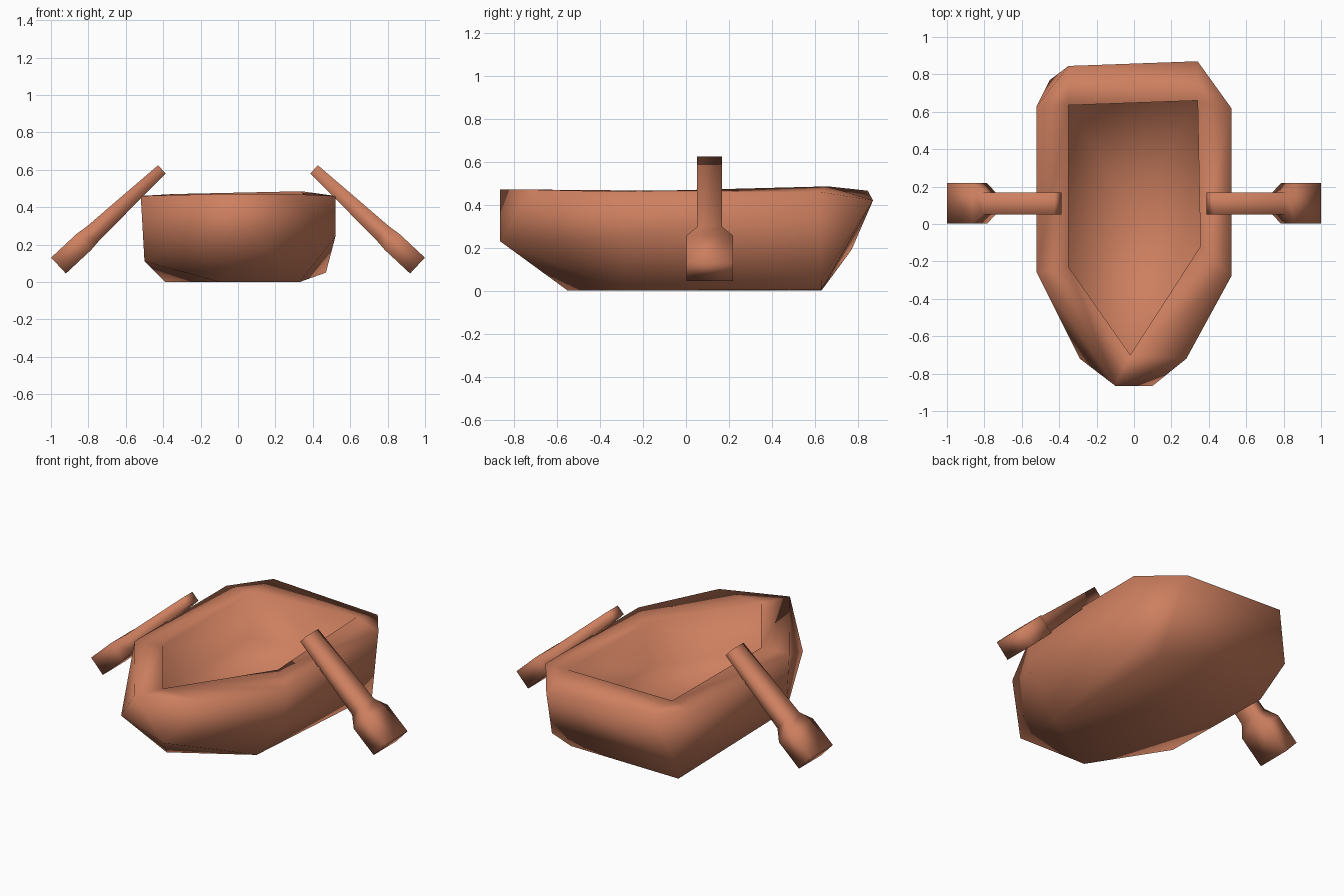
import bpy
import bmesh
from mathutils import Vector

cube = bpy.data.objects.get("Cube")
if cube:
    bpy.data.objects.remove(cube, do_unlink=True)

clay = bpy.data.materials.new("terracotta")
clay.use_nodes = True
colour = (0.61, 0.212, 0.115, 1.0)
clay.diffuse_color = colour
clay.node_tree.nodes["Principled BSDF"].inputs["Base Color"].default_value = colour


def finish(name, bm):
    """Clean the mesh, shade it smooth and add it to the scene."""
    bmesh.ops.remove_doubles(bm, verts=bm.verts, dist=0.0005)
    bmesh.ops.recalc_face_normals(bm, faces=bm.faces)
    mesh = bpy.data.meshes.new(name)
    bm.to_mesh(mesh)
    bm.free()
    mesh.materials.append(clay)
    mesh.shade_smooth()
    bpy.context.collection.objects.link(bpy.data.objects.new(name, mesh))


def skin(bm, loops):
    """Join neighbouring loops of vertices with quads."""
    for a, b in zip(loops, loops[1:]):
        for i in range(len(a)):
            j = (i + 1) % len(a)
            bm.faces.new((a[i], a[j], b[j], b[i]))


# Hull: each gunwale point is paired with a corner of the cockpit opening
opening = [(-0.35, 0.635, 0.47), (0.34, 0.66, 0.485), (0.355, -0.12, 0.465),
           (-0.02, -0.70, 0.47), (-0.35, -0.23, 0.465)]
gunwale = [(-0.52, 0.63, 0.46, 0), (-0.35, 0.845, 0.465, 0), (0.34, 0.87, 0.42, 1),
           (0.52, 0.62, 0.46, 1), (0.52, -0.28, 0.46, 2), (0.28, -0.72, 0.47, 3),
           (-0.10, -0.865, 0.47, 3), (-0.52, -0.26, 0.46, 4)]
chine = [(-0.45, 0.77, 0.19), (0.47, 0.63, 0.05), (0.52, -0.28, 0.24),
         (0.10, -0.865, 0.23), (-0.29, -0.72, 0.24), (-0.50, -0.26, 0.11)]
keel = [(-0.39, 0.63, 0), (0.34, 0.63, 0.005), (0.33, -0.29, 0), (-0.10, -0.55, 0)]

# Outer shell wrapped around its corners, then opened at the top
bm = bmesh.new()
edge = [bm.verts.new(p[:3]) for p in gunwale]
for p in chine + keel:
    bm.verts.new(p)
bmesh.ops.convex_hull(bm, input=list(bm.verts))
lid = [f for f in bm.faces if all(v in edge for v in f.verts)]
bmesh.ops.delete(bm, geom=lid, context="FACES")

# Rim, cockpit walls and floor
rim = [bm.verts.new(opening[p[3]]) for p in gunwale]
floor = [bm.verts.new((v.co.x, v.co.y, 0.19)) for v in rim]
skin(bm, [edge, rim, floor])
hub = bm.verts.new((0, 0.05, 0.18))
for i, v in enumerate(floor):
    bm.faces.new((v, floor[(i + 1) % len(floor)], hub))
finish("boat_hull", bm)

# Oars: distance along the shaft, half width, half thickness
sections = [(0, 0.058, 0.03), (0.5, 0.058, 0.05),
            (0.57, 0.108, 0.058), (0.755, 0.108, 0.058)]
for name, side in (("left_oar", 1), ("right_oar", -1)):
    start = Vector((side * 0.407, 0.11, 0.602))
    along = Vector((side * 0.732, 0, -0.681))
    across = Vector((0, 1, 0))
    normal = along.cross(across)
    bm = bmesh.new()
    loops = [[bm.verts.new(start + along * t + across * (u * w) + normal * (v * h))
              for u, v in ((-1, -1), (1, -1), (1, 1), (-1, 1))]
             for t, w, h in sections]
    skin(bm, loops)
    for end in (loops[0], loops[-1]):
        bm.faces.new(end)
    finish(name, bm)
